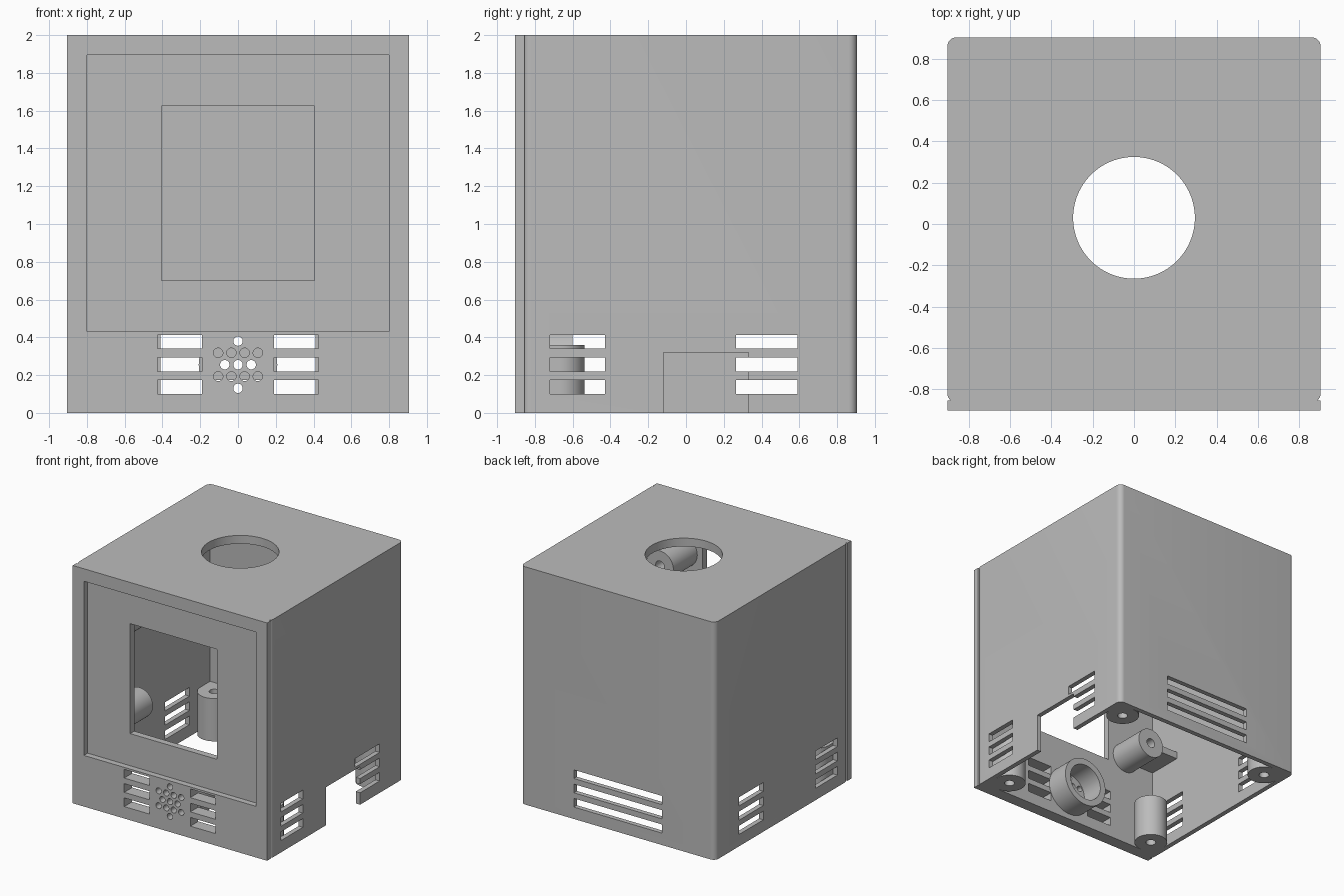
import bpy
import bmesh
from math import pi, cos, sin, radians
from mathutils import Matrix, Vector

old = bpy.data.objects.get("Cube")
if old:
    bpy.data.objects.remove(old)

grey = bpy.data.materials.new("plain_grey")
grey.use_nodes = True
COLOUR = (0.5, 0.5, 0.5, 1)
grey.diffuse_color = COLOUR
grey.node_tree.nodes["Principled BSDF"].inputs["Base Color"].default_value = COLOUR


def make(name, bm):
    bmesh.ops.recalc_face_normals(bm, faces=bm.faces)
    mesh = bpy.data.meshes.new(name)
    bm.to_mesh(mesh)
    bm.free()
    mesh.materials.append(grey)
    ob = bpy.data.objects.new(name, mesh)
    bpy.context.scene.collection.objects.link(ob)
    return ob


def box(name, xs, ys, zs):
    lo, hi = (Vector(p) for p in zip(sorted(xs), sorted(ys), sorted(zs)))
    bm = bmesh.new()
    bmesh.ops.create_cube(bm, size=1)
    bmesh.ops.scale(bm, vec=hi - lo, verts=bm.verts)
    bmesh.ops.translate(bm, vec=(lo + hi) / 2, verts=bm.verts)
    return make(name, bm)


def rod(name, start, length, r, axis="Z", sides=48):
    """Cylinder from start, running along +Z or +Y."""
    bm = bmesh.new()
    bmesh.ops.create_cone(bm, cap_ends=True, segments=sides, radius1=r, radius2=r, depth=length)
    bmesh.ops.translate(bm, vec=(0, 0, length / 2), verts=bm.verts)
    if axis == "Y":
        bmesh.ops.rotate(bm, matrix=Matrix.Rotation(-pi / 2, 3, "X"), verts=bm.verts)
    bmesh.ops.translate(bm, vec=start, verts=bm.verts)
    return make(name, bm)


def combine(ob, tool, how="DIFFERENCE"):
    mod = ob.modifiers.new("combine", "BOOLEAN")
    mod.operation, mod.solver, mod.object = how, "EXACT", tool
    tool.hide_render = True
    bpy.context.view_layer.objects.active = ob
    bpy.ops.object.modifier_apply(modifier=mod.name)
    bpy.data.objects.remove(tool)


W, R = 0.905, 0.045                       # half width, corner radius
INNER, FRONT_IN, ROOF_IN = 0.865, -0.8, 1.93
parts = []

# Housing outline: flat front plate, side grooves, rounded corners
half = [(W, -W), (W, -0.855)]
for cy, first in ((-0.82, -50), (W - R, 0)):
    last = 0 if first else 90
    for i in range(9):
        a = radians(first + (last - first) * i / 8)
        half.append((W - R + R * cos(a), cy + R * sin(a)))
outline = half + [(-x, y) for x, y in reversed(half)]
bm = bmesh.new()
base = bm.faces.new([bm.verts.new((x, y, 0)) for x, y in outline])
top = bmesh.ops.extrude_face_region(bm, geom=[base])["geom"]
bmesh.ops.translate(bm, vec=(0, 0, 2), verts=[v for v in top if isinstance(v, bmesh.types.BMVert)])
housing = make("housing", bm)
parts.append(housing)

# Hollow inside, roof opening, screen recess and window, cable notch
combine(housing, box("cavity", (-INNER, INNER), (FRONT_IN, INNER), (-0.1, ROOF_IN)))
combine(housing, rod("roof_cut", (0, 0.03, 1.8), 0.4, 0.295, sides=96))
combine(housing, box("recess_cut", (-0.8, 0.8), (-1, -0.855), (0.43, 1.895)))
combine(housing, box("window_cut", (-0.405, 0.405), (-1, -0.7), (0.7, 1.625)))
combine(housing, box("notch_cut", (0.8, 1), (-0.12, 0.33), (-0.1, 0.32)))

# Vent slots in three rows on every wall
for z in (0.1, 0.22, 0.34):
    zs = (z, z + 0.073)
    combine(housing, box("vent_cut", (-0.41, 0.41), (0.8, 1), zs))
    for s in (-1, 1):
        combine(housing, box("vent_cut", (s * 0.19, s * 0.425), (-1, -0.75), zs))
        combine(housing, box("vent_cut", (s * 0.8, s), (-0.72, -0.43), zs))
        combine(housing, box("vent_cut", (s * 0.8, s), (0.265, 0.59), zs))

# Speaker grille holes
rows = {0.38: [0], 0.318: [-0.105, -0.035, 0.035, 0.105], 0.255: [-0.07, 0, 0.07],
        0.193: [-0.105, -0.035, 0.035, 0.105], 0.13: [0]}
for z, xs in rows.items():
    for x in xs:
        combine(housing, rod("grille_cut", (x, -1, z), 0.3, 0.025, "Y", 24))

# Speaker ring behind the grille
ring = rod("speaker_ring", (0, FRONT_IN - 0.002, 0.255), 0.2, 0.208, "Y", 64)
combine(ring, rod("ring_cut", (0, -1, 0.255), 1, 0.155, "Y", 64))
parts.append(ring)

for side, s in (("left", 1), ("right", -1)):
    # Corner screw posts, filled out to the corner
    for end, y, wall in (("front", -0.668, FRONT_IN), ("back", 0.735, INNER)):
        post = rod(f"{end}_{side}_post", (s * 0.735, y, 0), 0.36, 0.13)
        combine(post, box("fill", (s * 0.735, s * INNER), (y, wall), (0, 0.36)), "UNION")
        combine(post, rod("screw_cut", (s * 0.735, y, -0.1), 0.6, 0.04, sides=24))
        parts.append(post)
    # Screen mounting bosses with a web to the side wall
    for level, z in (("lower", 0.775), ("upper", 1.555)):
        boss = rod(f"{level}_{side}_boss", (s * 0.58, FRONT_IN - 0.002, z), 0.32, 0.125, "Y")
        web = box("web", (s * 0.58, s * (INNER + 0.002)), (FRONT_IN - 0.002, -0.5), (z - 0.03, z + 0.03))
        combine(boss, web, "UNION")
        combine(boss, rod("screw_cut", (s * 0.58, -0.74, z), 0.4, 0.04, "Y", 24))
        parts.append(boss)

# Smooth curved walls, keep edges crisp
bpy.ops.object.select_all(action="DESELECT")
for ob in parts:
    ob.select_set(True)
bpy.context.view_layer.objects.active = housing
bpy.ops.object.shade_smooth_by_angle(angle=radians(30))
